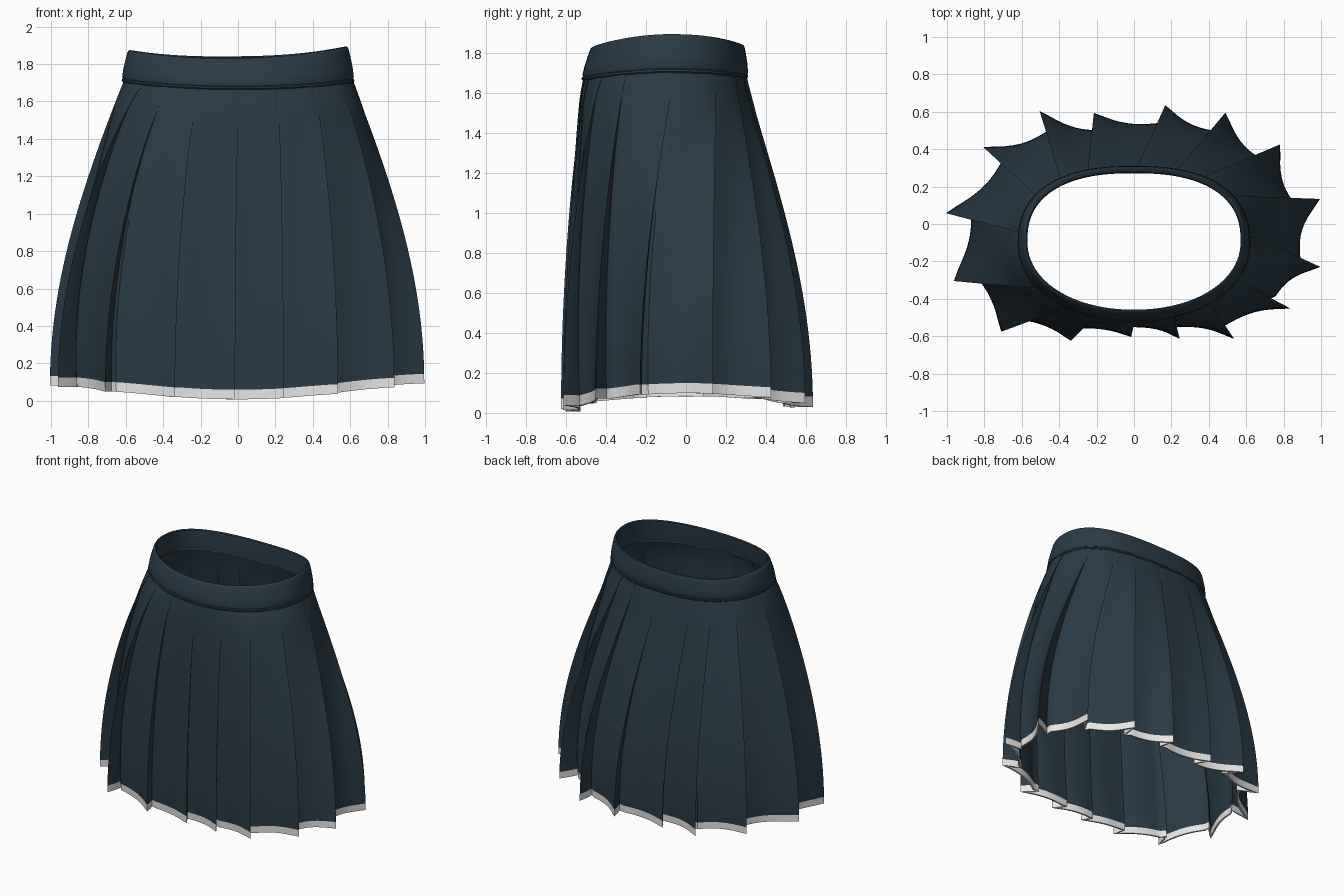
import bpy, bmesh, math
from mathutils import Vector

cube = bpy.data.objects.get("Cube")
if cube:
    bpy.data.objects.remove(cube, do_unlink=True)


def material(name, colour):
    mat = bpy.data.materials.new(name)
    mat.use_nodes = True
    mat.diffuse_color = (*colour, 1)
    bsdf = mat.node_tree.nodes["Principled BSDF"]
    bsdf.inputs["Base Color"].default_value = (*colour, 1)
    bsdf.inputs["Roughness"].default_value = 0.8
    return mat


navy = material("navy cloth", (0.023, 0.043, 0.061))
white = material("white trim", (0.8, 0.8, 0.8))


def waist(turn, out=0.0, up=0.0):
    """Point on the waist oval; turn 0 is the front, growing towards the left side."""
    s, c = math.sin(turn), math.cos(turn)
    power = 0.82 if c < 0 else 0.96
    x = (0.605 + out) * math.copysign(abs(s) ** power, s)
    y = -0.105 + (0.40 + out) * math.copysign(abs(c) ** power, -c) + 0.08 * up
    z = 1.688 + 0.03 * s * s - 0.01 * max(c, 0) + up * (1 + 0.06 * s - 0.08 * c * c)
    return Vector((x, y, z))


def make_object(name, rows, close_rows, mats, trim_rows=0, thickness=0.0):
    """Skin a grid of points whose rows are closed loops."""
    bm = bmesh.new()
    grid = [[bm.verts.new(p) for p in row] for row in rows]
    count = len(rows)
    for r in range(count if close_rows else count - 1):
        a, b = grid[r], grid[(r + 1) % count]
        for k in range(len(a)):
            n = (k + 1) % len(a)
            face = bm.faces.new((a[k], b[k], b[n], a[n]))
            face.material_index = int(r >= count - 1 - trim_rows and trim_rows > 0)
    bmesh.ops.recalc_face_normals(bm, faces=bm.faces)
    mesh = bpy.data.meshes.new(name)
    bm.to_mesh(mesh)
    bm.free()
    for m in mats:
        mesh.materials.append(m)
    obj = bpy.data.objects.new(name, mesh)
    bpy.context.collection.objects.link(obj)
    bpy.ops.object.select_all(action="DESELECT")
    obj.select_set(True)
    bpy.context.view_layer.objects.active = obj
    if thickness:
        solid = obj.modifiers.new("cloth thickness", "SOLIDIFY")
        solid.thickness = thickness
        solid.offset = 0
        bpy.ops.object.modifier_apply(modifier=solid.name)
    bpy.ops.object.shade_smooth_by_angle(angle=math.radians(40))


# Outer pleat tips along the hem, from the front centre round by the left side
tips = [Vector(p) for p in (
    (-.02, -.60), (.24, -.61), (.53, -.61), (.83, -.45),
    (.99, -.23), (.99, .13), (.78, .42), (.49, .59),
    (.17, .63), (-.21, .59), (-.50, .60), (-.80, .41),
    (-1.0, .06), (-.96, -.30), (-.71, -.57), (-.34, -.62))]
# Where each pleat meets the waist, in degrees round the oval
turns = [math.radians(d) for d in (0, 19, 40, 62, 94, 124, 147, 162, 179,
                                   199, 215, 235, 264, 305, 325, 341)]
PLEATS = len(tips)


def inset(tip):
    """Vector from a tip to the bottom of its fold."""
    inward = Vector((tip.x * 0.6, tip.y)).normalized()
    return inward * -(0.065 + 0.055 * abs(tip.x) + (0.025 if tip.y > 0 else 0))


# Each column: tip line at the hem, fold offset from it, waist point, waist angle
columns = []
PANEL = 9
for i, tip in enumerate(tips):
    j = (i + 1) % PLEATS
    after, before, turn = tips[j], tips[i - 1], turns[i]
    span = (turns[j] - turn) % math.tau
    tuck = (before - tip).normalized() * 0.045
    columns.append((tip, Vector((0, 0)), waist(turn, 0.003), turn))
    columns.append((tip, inset(tip) * 0.5 + tuck * 0.5, waist(turn - 0.012, -0.002), turn))
    columns.append((tip, inset(tip) + tuck, waist(turn - 0.025, -0.007), turn))
    for k in range(PANEL):
        u = k / PANEL
        fold = inset(tip).lerp(inset(after), u) * (1 - u ** 2.6)
        angle = turn + u * span
        columns.append((tip.lerp(after, u), fold, waist(angle, -0.006 + 0.009 * u), angle))

# Pleated skirt with a trim band round the hem
ROWS = 24
levels = [r / ROWS * 0.969 for r in range(ROWS + 1)] + [1.0]
rows = []
for s in levels:
    row = []
    # pleats are stitched down near the waist and open below
    opening = max(0, (s - 0.08) / 0.92) ** 0.85
    for hem, fold, top, turn in columns:
        # the front drops straighter than the sides and back
        c = math.cos(turn)
        ease = 0.98 - 0.28 * max(0, c) + 0.12 * max(0, -c)
        spread = math.sin(s * math.pi / 2) ** ease
        xy = top.xy.lerp(hem, spread) + fold * opening
        side = (hem.x ** 2 / hem.length_squared) ** 1.3
        bottom = 0.008 + 0.083 * side + 0.008 * hem.x * side
        if hem.y > 0:
            bottom += 0.02 * (1 - side)
        row.append(Vector((xy.x, xy.y, top.z + (bottom - top.z) * s)))
    rows.append(row)
make_object("pleated_skirt", rows, False, (navy, white), trim_rows=1, thickness=0.012)


# Waistband and the narrow seam below it, swept round the oval
def sweep(name, profile):
    ring = [k * math.tau / 96 for k in range(96)]
    rings = [[waist(t, out, up) for t in ring] for out, up in profile]
    make_object(name, rings, True, (navy,))


sweep("waistband", (
    (0.010, 0.003), (0.014, 0.015), (0.008, 0.06), (-0.004, 0.115), (-0.013, 0.15),
    (-0.019, 0.163), (-0.027, 0.167), (-0.034, 0.16), (-0.035, 0.14), (-0.022, 0.0)))
sweep("waist_seam", (
    (-0.014, -0.016), (0.011, -0.016), (0.017, -0.009), (0.016, 0.0),
    (0.009, 0.006), (-0.014, 0.006)))
